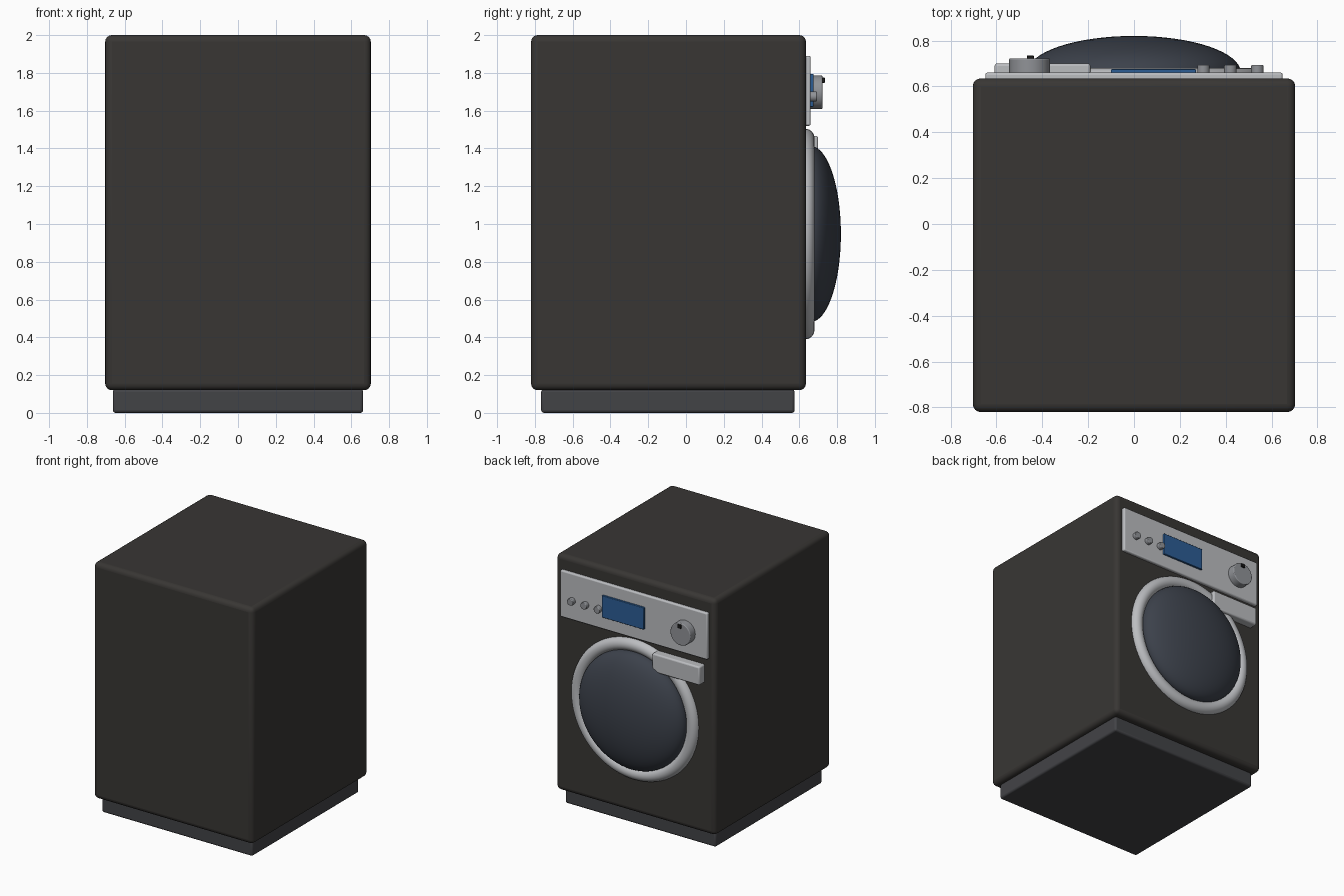
import bpy
from math import pi, radians

if "Cube" in bpy.data.objects:
    bpy.data.objects.remove(bpy.data.objects["Cube"])


def material(name, rgb):
    m = bpy.data.materials.new(name)
    m.diffuse_color = (*rgb, 1)
    m.use_nodes = True
    m.node_tree.nodes["Principled BSDF"].inputs["Base Color"].default_value = m.diffuse_color
    return m


BODY = material("dark_enamel", (0.04, 0.037, 0.034))
BASE = material("plinth_grey", (0.055, 0.056, 0.062))
SILVER = material("silver", (0.5, 0.51, 0.53))
METAL = material("knob_metal", (0.28, 0.29, 0.31))
GLASS = material("dark_glass", (0.045, 0.053, 0.07))
BLUE = material("screen_blue", (0.025, 0.11, 0.3))
BLACK = material("black", (0.01, 0.01, 0.01))


def finish(name, mat, bevel=0, segments=3, angle=35):
    o = bpy.context.object
    o.name = name
    o.data.materials.append(mat)
    bpy.ops.object.transform_apply(location=False, rotation=True, scale=True)
    if bevel:
        b = o.modifiers.new("bevel", "BEVEL")
        b.width, b.segments = bevel, segments
    bpy.ops.object.shade_smooth_by_angle(angle=radians(angle))
    return o


def box(name, x, y, z, mat, bevel=0, segments=3):
    """Box from (min, max) ranges on each axis."""
    bpy.ops.mesh.primitive_cube_add(size=1, location=[sum(r) / 2 for r in (x, y, z)])
    bpy.context.object.scale = [r[1] - r[0] for r in (x, y, z)]
    return finish(name, mat, bevel, segments)


def disc(name, x, z, radius, y, mat, bevel):
    """Cylinder lying along y."""
    bpy.ops.mesh.primitive_cylinder_add(vertices=48, radius=radius, depth=y[1] - y[0],
                                        location=(x, sum(y) / 2, z), rotation=(pi / 2, 0, 0))
    return finish(name, mat, bevel)


# cabinet and plinth
box("cabinet", (-0.703, 0.703), (-0.82, 0.635), (0.12, 2.0), BODY, 0.035, 4)
box("plinth", (-0.663, 0.663), (-0.767, 0.575), (0.0, 0.125), BASE, 0.015)

# control panel with screen, buttons and dial
box("control_panel", (-0.648, 0.648), (0.62, 0.66), (1.52, 1.89), SILVER, 0.01)
box("display_screen", (-0.10, 0.27), (0.65, 0.675), (1.62, 1.795), BLUE, 0.004, 2)
for i, x in enumerate((0.303, 0.42, 0.538)):
    disc(f"button_{i + 1}", x, 1.675, 0.027, (0.65, 0.693), METAL, 0.005)
disc("program_dial", -0.455, 1.697, 0.089, (0.65, 0.722), METAL, 0.006)
box("dial_pointer", (-0.467, -0.437), (0.71, 0.735), (1.747, 1.775), BLACK, 0.003, 2)

# detergent drawer
box("detergent_drawer", (-0.608, -0.19), (0.62, 0.70), (1.32, 1.467), SILVER, 0.012)

# door ring and domed glass
bpy.ops.mesh.primitive_torus_add(major_segments=96, minor_segments=24, major_radius=0.508,
                                 minor_radius=0.05, location=(0, 0.63, 0.947),
                                 rotation=(pi / 2, 0, 0))
finish("door_ring", SILVER)
bpy.ops.mesh.primitive_uv_sphere_add(segments=64, ring_count=32, radius=1,
                                     location=(0, 0.66, 0.947), rotation=(pi / 2, 0, 0))
bpy.context.object.scale = (0.466, 0.466, 0.16)
finish("door_glass", GLASS)
